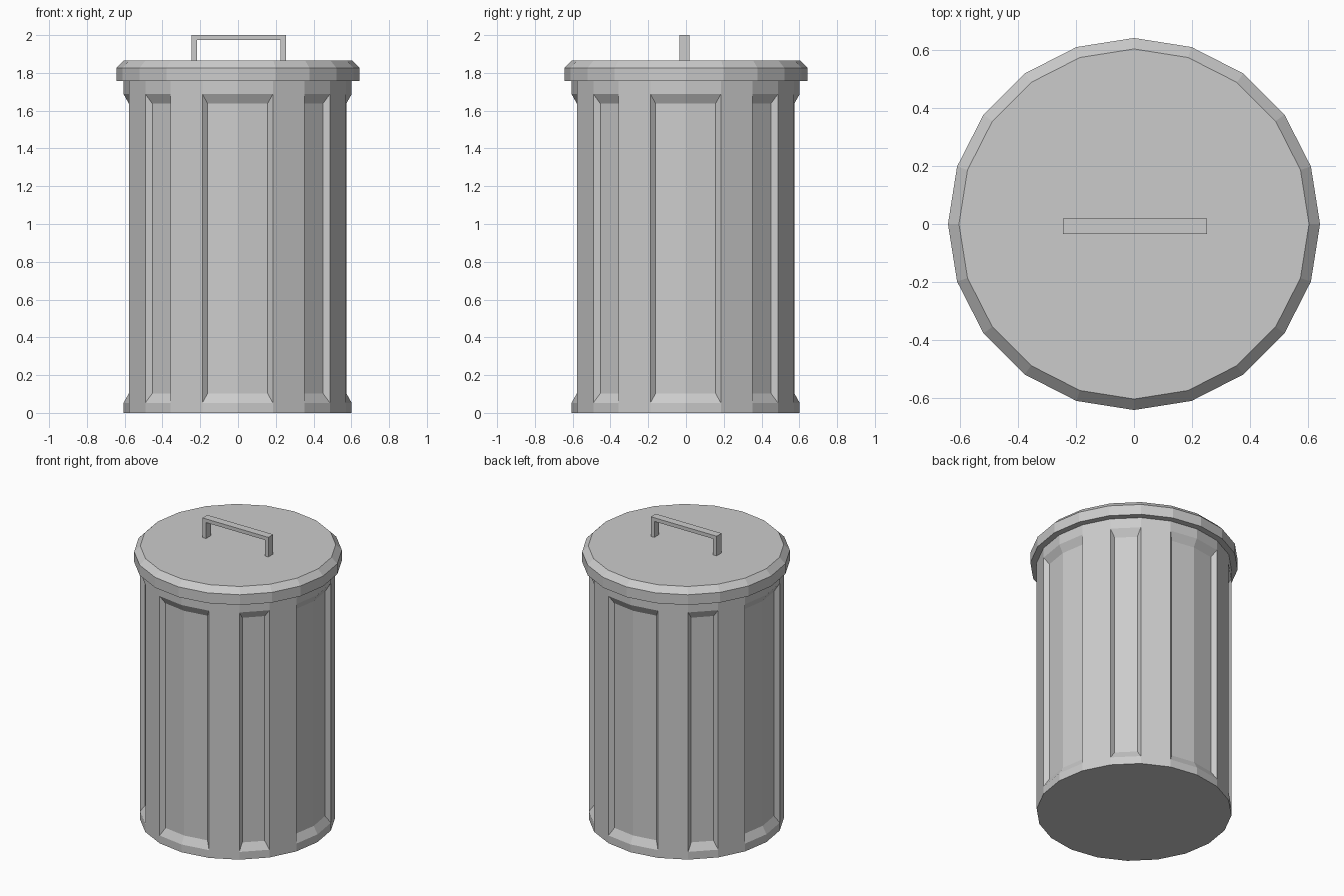
import bpy, bmesh
from math import sin, cos, pi

if "Cube" in bpy.data.objects:
    bpy.data.objects.remove(bpy.data.objects["Cube"])

SIDES = 20
Z_STRETCH = 2.1   # panels are inset before stretching, so top/bottom bevels are taller


def lathe(bm, profile):
    """Closed faceted solid from (radius, z) rings; returns side faces per level."""
    rings = [[bm.verts.new((r * cos(2 * pi * k / SIDES), r * sin(2 * pi * k / SIDES), z))
              for k in range(SIDES)] for r, z in profile]
    bm.faces.new(rings[0][::-1])
    bm.faces.new(rings[-1])
    return [[bm.faces.new((a[k], a[(k + 1) % SIDES], b[(k + 1) % SIDES], b[k]))
             for k in range(SIDES)] for a, b in zip(rings, rings[1:])]


def finish(bm, name, location=(0, 0, 0)):
    bm.normal_update()
    mesh = bpy.data.meshes.new(name)
    bm.to_mesh(mesh)
    bm.free()
    obj = bpy.data.objects.new(name, mesh)
    obj.location = location
    bpy.context.collection.objects.link(obj)
    return obj


# Can body: per quarter the five sides run panel, rib, panel, rib, panel
bm = bmesh.new()
levels = lathe(bm, [(0.604, z / Z_STRETCH) for z in (0, 0.053, 1.688, 1.76)])
bm.normal_update()
panels = [f for k, f in enumerate(levels[1]) if k % 5 in (0, 2, 4)]
bmesh.ops.inset_region(bm, faces=panels, thickness=0.024, depth=-0.028,
                       use_even_offset=True, use_boundary=True)
for v in bm.verts:
    v.co.z *= Z_STRETCH
finish(bm, "can_body", (-0.002, -0.002, 0))

# Lid with a bevelled upper rim
bm = bmesh.new()
lathe(bm, [(0.643, 1.757), (0.643, 1.827), (0.605, 1.866)])
finish(bm, "lid")

# Lid handle: square-section arch, profile extruded along y
bm = bmesh.new()
x0, x1, t = -0.245, 0.253, 0.027
outline = [(x0, 1.866), (x0 + t, 1.866), (x0 + t, 1.975), (x1 - t, 1.975),
           (x1 - t, 1.866), (x1, 1.866), (x1, 2.0), (x0, 2.0)]
face = bm.faces.new([bm.verts.new((x, -0.034, z)) for x, z in outline])
ext = bmesh.ops.extrude_face_region(bm, geom=[face], use_keep_orig=True)
bmesh.ops.translate(bm, vec=(0, 0.053, 0),
                    verts=[g for g in ext["geom"] if isinstance(g, bmesh.types.BMVert)])
bmesh.ops.recalc_face_normals(bm, faces=bm.faces)
finish(bm, "lid_handle")
